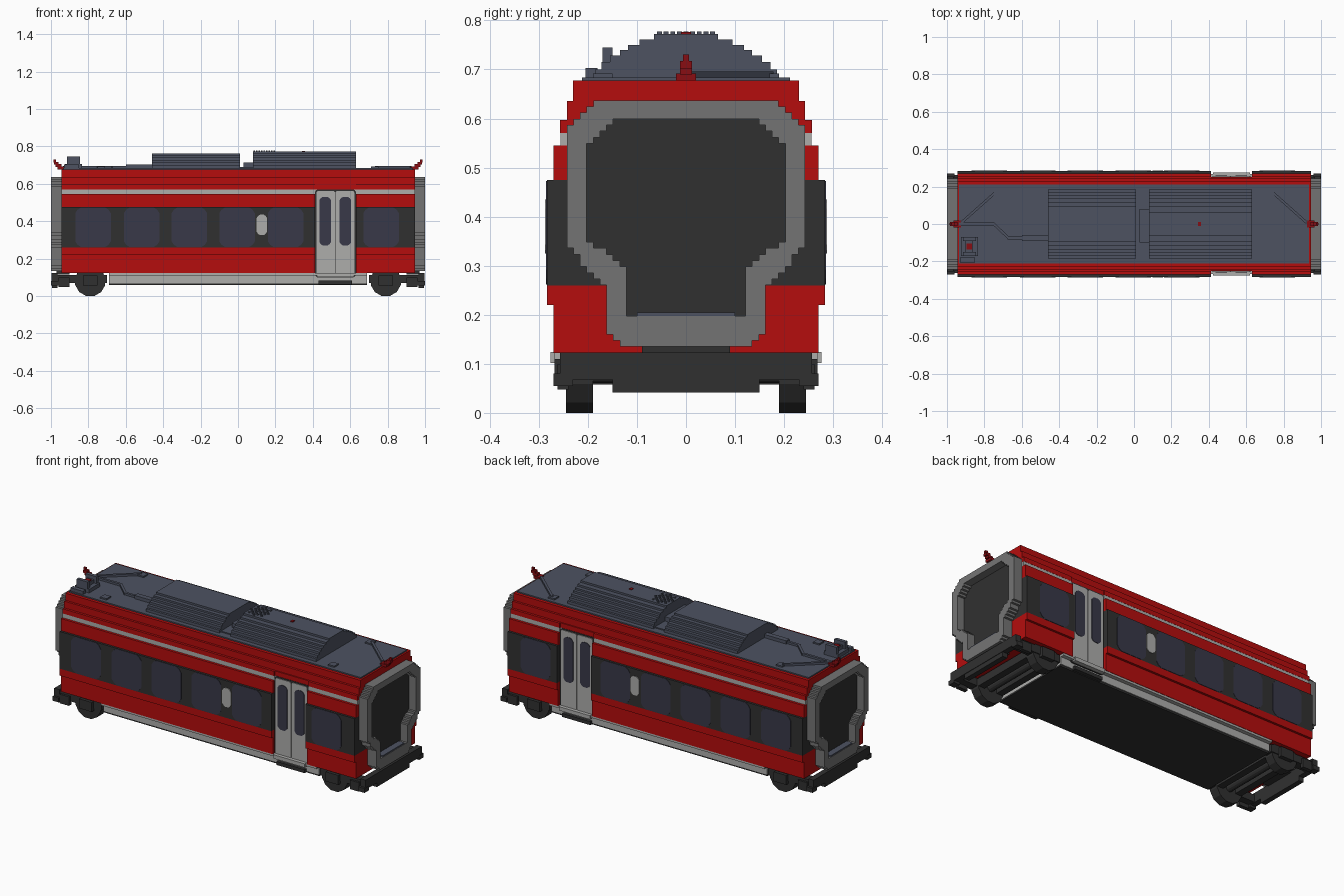
import bpy, bmesh, math
from mathutils import Matrix, Vector

cube = bpy.data.objects.get("Cube")
if cube:
    bpy.data.objects.remove(cube)


def material(name, r, g, b):
    m = bpy.data.materials.new(name)
    m.use_nodes = True
    m.diffuse_color = (r, g, b, 1)
    m.node_tree.nodes["Principled BSDF"].inputs["Base Color"].default_value = (r, g, b, 1)
    return m


RED = material("body red", 0.46, 0.004, 0.004)
DARK = material("charcoal", 0.03, 0.03, 0.03)
GLASS = material("window glass", 0.04, 0.04, 0.065)
SLATE = material("roof slate", 0.075, 0.085, 0.12)
LIGHT = material("light grey", 0.42, 0.42, 0.41)
GREY = material("gangway grey", 0.175, 0.175, 0.175)
DEEP_RED = material("dark red", 0.25, 0.004, 0.006)


def finish(name, bm, mat):
    mesh = bpy.data.meshes.new(name)
    bm.to_mesh(mesh)
    bm.free()
    mesh.materials.append(mat)
    ob = bpy.data.objects.new(name, mesh)
    bpy.context.collection.objects.link(ob)
    return ob


def boxes(name, mat, items):
    """One object from boxes given as (x0, x1, y0, y1, z0, z1)."""
    bm = bmesh.new()
    for x0, x1, y0, y1, z0, z1 in items:
        mtx = Matrix.Translation(((x0 + x1) / 2, (y0 + y1) / 2, (z0 + z1) / 2))
        mtx = mtx @ Matrix.Diagonal((abs(x1 - x0), abs(y1 - y0), abs(z1 - z0), 1))
        bmesh.ops.create_cube(bm, size=1, matrix=mtx)
    return finish(name, bm, mat)


def mirror_y(items):
    return items + [(a, b, -d, -c, e, f) for a, b, c, d, e, f in items]


def mirror_x(items):
    return items + [(-b, -a, c, d, e, f) for a, b, c, d, e, f in items]


def side_panels(name, mat, outlines, y0, y1):
    """Outlines in x and z, made into thin plates on both long sides."""
    bm = bmesh.new()
    for s in (-1, 1):
        for pts in outlines:
            f = bm.faces.new([bm.verts.new((x, s * y0, z)) for x, z in pts])
            ext = bmesh.ops.extrude_face_region(bm, geom=[f])
            vs = [v for v in ext["geom"] if isinstance(v, bmesh.types.BMVert)]
            bmesh.ops.translate(bm, vec=(0, s * (y1 - y0), 0), verts=vs)
    bmesh.ops.recalc_face_normals(bm, faces=bm.faces)
    return finish(name, bm, mat)


def rounded(x0, x1, z0, z1, c):
    h = c * 0.4
    return [(x0 + c, z0), (x1 - c, z0), (x1 - h, z0 + h), (x1, z0 + c), (x1, z1 - c), (x1 - h, z1 - h),
            (x1 - c, z1), (x0 + c, z1), (x0 + h, z1 - h), (x0, z1 - c), (x0, z0 + c), (x0 + h, z0 + h)]


# Body shell: stacked bands, narrowed at the doorway
L, D0, D1, DY = 0.945, 0.412, 0.63, 0.25


def band(rows):
    out = []
    for z0, z1, w in rows:
        for x0, x1, ww in ((-L, D0, w), (D0, D1, min(w, DY)), (D1, L, w)):
            out.append((x0, x1, -ww, ww, z0, z1))
    return out


boxes("lower_body", RED, band([(0.122, 0.22, 0.27), (0.22, 0.26, 0.283)]))
boxes("window_band", DARK, band([(0.26, 0.475, 0.283)]))
boxes("upper_body", RED, band([(0.475, 0.545, 0.27), (0.57, 0.597, 0.257),
                               (0.597, 0.636, 0.243), (0.636, 0.677, 0.23)]))
boxes("side_stripe", LIGHT, band([(0.545, 0.57, 0.256)]))

# Windows and side vent
starts = (-0.87, -0.61, -0.355, -0.1, 0.16, 0.67)
side_panels("windows", GLASS, [rounded(x, x + 0.19, 0.262, 0.473, 0.03) for x in starts], 0.28, 0.285)
side_panels("side_vent", LIGHT, [rounded(0.1, 0.155, 0.325, 0.435, 0.018)], 0.28, 0.287)

# Doors set into the doorway
side_panels("door_surround", DARK, [rounded(D0, D1, 0.1, 0.57, 0.012)], 0.24, 0.252)
side_panels("door_leaves", LIGHT, [rounded(0.42, 0.518, 0.108, 0.562, 0.008),
                                   rounded(0.522, 0.622, 0.108, 0.562, 0.008)], 0.245, 0.256)
side_panels("door_windows", GLASS, [rounded(0.435, 0.497, 0.27, 0.53, 0.018),
                                    rounded(0.543, 0.605, 0.27, 0.53, 0.018)], 0.252, 0.259)
boxes("door_sill", LIGHT, mirror_y([(D0 + 0.01, D1 - 0.01, 0.24, 0.276, 0.102, 0.124)]))
boxes("door_step", DARK, mirror_y([(0.43, 0.61, 0.22, 0.262, 0.062, 0.082)]))

# Underfloor tray
boxes("underfloor_skirt", LIGHT, [(-0.69, 0.69, -0.245, 0.245, 0.068, 0.122),
                                  (-0.69, 0.69, -0.268, 0.268, 0.11, 0.123)])
boxes("underfloor_pan", DARK, [(-0.69, 0.69, -0.24, 0.24, 0.058, 0.068)])

# Roof deck and its stepped housings
boxes("roof_deck", SLATE, [(-0.935, 0.935, -0.212, 0.212, 0.67, 0.684)])
arch = [(0.68, 0.7, 0.185), (0.7, 0.715, 0.172), (0.715, 0.728, 0.155), (0.728, 0.74, 0.135),
        (0.74, 0.75, 0.118), (0.75, 0.761, 0.095), (0.761, 0.772, 0.065)]
boxes("rear_roof_housing", SLATE, [(-0.46, 0.01, -w, w, a, b) for a, b, w in arch[:6]])
boxes("front_roof_housing", SLATE, [(0.08, 0.63, -w, w, a, b) for a, b, w in arch])
boxes("roof_link", SLATE, [(0.01, 0.08, -0.17, 0.17, 0.68, 0.69), (0.03, 0.08, -0.1, 0.08, 0.69, 0.715)])
boxes("roof_hatches", SLATE, mirror_x(mirror_y([(0.71, 0.75, 0.15, 0.19, 0.68, 0.692)])))
boxes("roof_marker", DEEP_RED, [(0.342, 0.358, -0.01, 0.01, 0.765, 0.776)])
boxes("roof_unit", SLATE, [(-0.925, -0.835, -0.17, -0.07, 0.684, 0.705), (-0.915, -0.845, -0.17, -0.15, 0.7, 0.745),
                           (-0.915, -0.845, -0.09, -0.07, 0.7, 0.745), (-0.9, -0.86, -0.15, -0.09, 0.7, 0.725),
                           (-0.93, -0.85, -0.205, -0.18, 0.684, 0.703)])
boxes("roof_unit_insulator", DEEP_RED, [(-0.895, -0.865, -0.135, -0.105, 0.72, 0.73)])

# Roof fan grille made of small blocks
n = 0.0135
boxes("roof_fan", SLATE, [(0.14 + i * n - 0.004, 0.14 + i * n + 0.005, j * n - 0.005, j * n + 0.005, 0.77, 0.777)
                          for i in range(-4, 5) for j in range(-4, 5)
                          if i * i + j * j < 19 and (i + j) % 2 == 0])

# Roof conduits along simple paths
bm = bmesh.new()
paths = [[(-0.93, 0.0), (-0.75, 0.0), (-0.67, -0.075), (-0.46, -0.075)],
         [(-0.92, 0.01), (-0.74, 0.17)], [(0.74, 0.17), (0.92, 0.01)]]
for path in paths:
    for p, q in zip(path, path[1:]):
        d = Vector(q) - Vector(p)
        mtx = Matrix.Translation(((p[0] + q[0]) / 2, (p[1] + q[1]) / 2, 0.689))
        mtx = mtx @ Matrix.Rotation(math.atan2(d.y, d.x), 4, 'Z') @ Matrix.Diagonal((d.length + 0.01, 0.014, 0.014, 1))
        bmesh.ops.create_cube(bm, size=1, matrix=mtx)
finish("roof_conduits", bm, SLATE)
boxes("roof_cable_box", SLATE, [(-0.6, -0.46, -0.09, -0.06, 0.68, 0.703)])

# Stepped red insulators at both roof ends
boxes("end_insulators", DEEP_RED, mirror_x([(0.925, 0.965, -0.02, 0.02, 0.677, 0.692), (0.945, 0.975, -0.012, 0.012, 0.69, 0.705),
                                            (0.96, 0.985, -0.012, 0.012, 0.702, 0.717), (0.972, 0.987, -0.006, 0.006, 0.715, 0.73)]))


# Gangway bellows: stepped rings with a recessed door panel
def width(points, z):
    for (za, wa), (zb, wb) in zip(points, points[1:]):
        if za <= z <= zb:
            w = wa + (wb - wa) * (z - za) / max(zb - za, 1e-6)
            return round(w / 0.0135) * 0.0135
    return 0


outer = [(0.135, 0.13), (0.17, 0.165), (0.25, 0.165), (0.345, 0.245), (0.58, 0.245), (0.637, 0.185)]
inner = [(0.204, 0.121), (0.29, 0.121), (0.36, 0.204), (0.54, 0.204), (0.6, 0.14)]
ring, panel = [], []
rows = 40
for i in range(rows):
    z0 = 0.135 + 0.502 * i / rows
    z1 = z0 + 0.502 / rows
    o, w = width(outer, (z0 + z1) / 2), width(inner, (z0 + z1) / 2)
    if w:
        ring += mirror_y([(0.944, 1.0, w, o, z0, z1)])
        panel.append((0.944, 0.955, -w, w, z0, z1))
    else:
        ring.append((0.944, 1.0, -o, o, z0, z1))
boxes("gangway_bellows", GREY, mirror_x(ring))
boxes("gangway_panel", DARK, mirror_x(panel))
boxes("gangway_sill", SLATE, mirror_x([(0.96, 0.998, -0.1, 0.1, 0.19, 0.205)]))

# Running gear frames
frame = mirror_y([(0.7, 0.99, 0.2, 0.25, 0.07, 0.113), (0.96, 1.0, 0.23, 0.27, 0.055, 0.08),
                  (0.9, 0.96, 0.24, 0.262, 0.048, 0.1), (0.75, 0.83, 0.24, 0.268, 0.055, 0.11),
                  (0.72, 0.86, 0.17, 0.2, 0.1, 0.13)])
frame += [(0.965, 0.998, -0.257, 0.257, 0.068, 0.123), (0.965, 0.995, -0.15, 0.15, 0.042, 0.07),
          (0.71, 0.75, -0.21, 0.21, 0.065, 0.11), (0.83, 0.87, -0.21, 0.21, 0.065, 0.11),
          (0.75, 0.83, -0.09, 0.09, 0.09, 0.124), (0.9, 0.97, -0.09, 0.09, 0.115, 0.136)]
boxes("bogie_frames", DARK, mirror_x(frame))

# Wheels and axles
bm = bmesh.new()
for x in (-0.79, 0.79):
    for y, r, depth in ((-0.2175, 0.083, 0.055), (0.2175, 0.083, 0.055), (0, 0.02, 0.4)):
        mtx = Matrix.Translation((x, y, 0.08)) @ Matrix.Rotation(math.pi / 2, 4, 'X') @ Matrix.Rotation(math.pi / 12, 4, 'Z')
        bmesh.ops.create_cone(bm, cap_ends=True, segments=12, radius1=r, radius2=r, depth=depth, matrix=mtx)
finish("wheelsets", bm, DARK)
